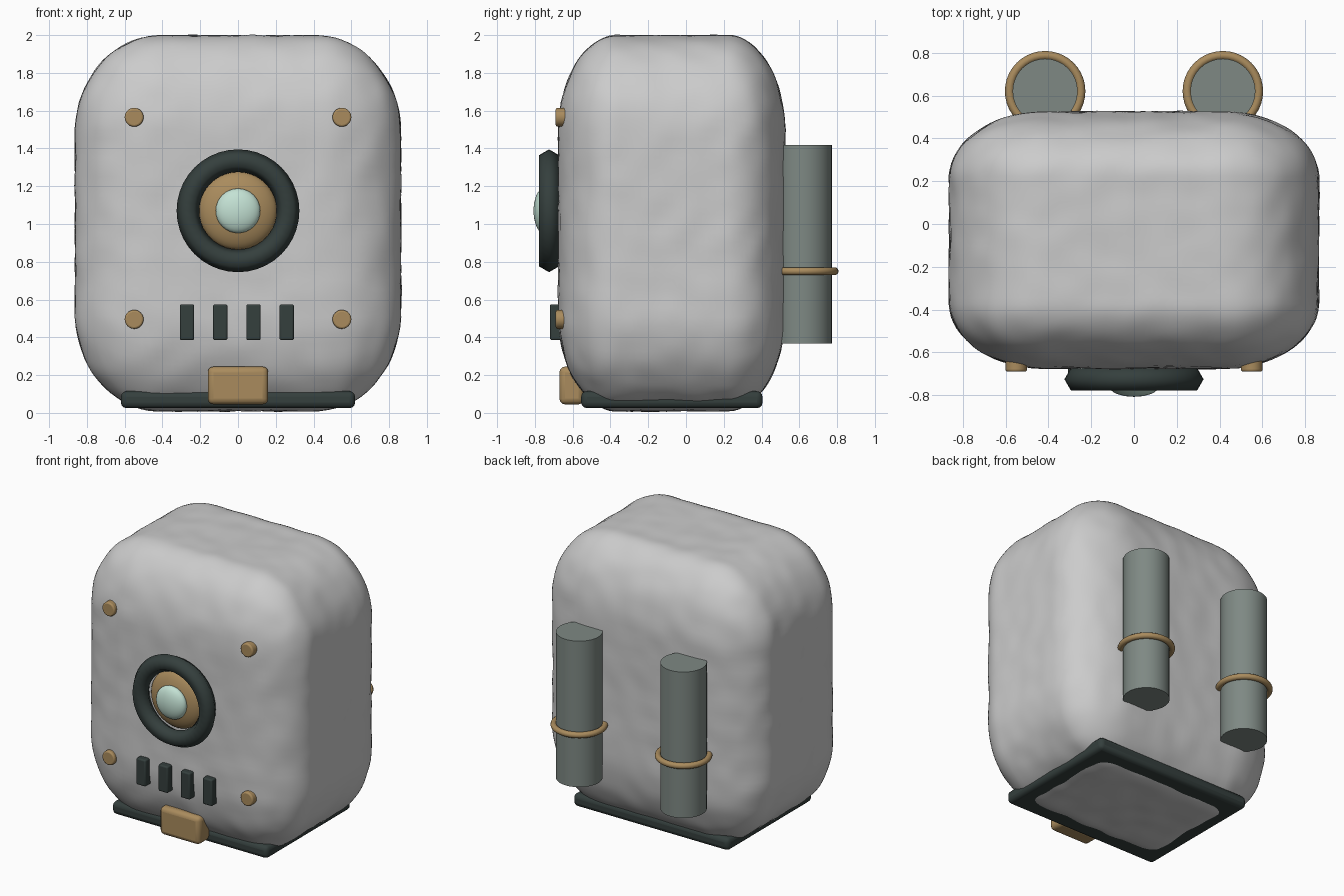
import bpy, bmesh, math
from mathutils import Vector, noise

if "Cube" in bpy.data.objects:
    bpy.data.objects.remove(bpy.data.objects["Cube"])


def material(name, rgb):
    m = bpy.data.materials.new(name)
    m.diffuse_color = (*rgb, 1)
    m.use_nodes = True
    m.node_tree.nodes["Principled BSDF"].inputs["Base Color"].default_value = m.diffuse_color
    return m


DARK = material("dark_rubber", (0.035, 0.05, 0.047))
BRASS = material("brass", (0.40, 0.26, 0.11))
STEEL = material("tank_steel", (0.21, 0.25, 0.23))
GLASS = material("lens_glass", (0.55, 0.76, 0.66))
FACE_FRONT = (math.pi / 2, 0, 0)


def finish(name, mat=None, bevel=0, angle=40):
    ob = bpy.context.object
    ob.name = name
    if mat:
        ob.data.materials.append(mat)
    if bevel:
        b = ob.modifiers.new("bevel", "BEVEL")
        b.width, b.segments = bevel, 3
    bpy.ops.object.shade_smooth_by_angle(angle=math.radians(angle))
    return ob


def box(name, x, y, z, mat, bevel):
    # each of x, y, z is a (low, high) range
    bpy.ops.mesh.primitive_cube_add(size=1, location=[sum(r) / 2 for r in (x, y, z)])
    bpy.context.object.scale = [r[1] - r[0] for r in (x, y, z)]
    bpy.ops.object.transform_apply(location=False, rotation=False, scale=True)
    return finish(name, mat, bevel)


def cylinder(name, loc, r, depth, mat, rot=(0, 0, 0), bevel=0):
    bpy.ops.mesh.primitive_cylinder_add(vertices=32, radius=r, depth=depth, location=loc, rotation=rot)
    return finish(name, mat, bevel)


def ring(name, loc, major, minor, mat, rot=(0, 0, 0), sides=10):
    bpy.ops.mesh.primitive_torus_add(major_radius=major, minor_radius=minor, major_segments=40,
                                     minor_segments=sides, location=loc, rotation=rot)
    return finish(name, mat, angle=80)


def dome(name, loc, r, depth, mat):
    bpy.ops.mesh.primitive_uv_sphere_add(segments=32, ring_count=16, radius=1, location=loc, rotation=FACE_FRONT)
    bpy.context.object.scale = (r, r, depth)
    return finish(name, mat, angle=80)


# Body: soft, slightly lumpy rounded box
half = Vector((0.862, 0.6, 0.994))
radius = Vector((0.45, 0.31, 0.52))
bm = bmesh.new()
bmesh.ops.create_cube(bm, size=2)
bmesh.ops.subdivide_edges(bm, edges=bm.edges[:], cuts=39, use_grid_fill=True)
for v in bm.verts:
    p = Vector(v.co[i] * half[i] for i in range(3))
    core = Vector(max(radius[i] - half[i], min(half[i] - radius[i], p[i])) for i in range(3))
    d = Vector((p[i] - core[i]) / radius[i] for i in range(3)).normalized()
    p = core + Vector(d[i] * radius[i] for i in range(3))
    v.co = p + d * 0.007 * noise.noise(p * 7) + Vector((0, -0.075, 1.004))
mesh = bpy.data.meshes.new("body")
bm.to_mesh(mesh)
bm.free()
body = bpy.data.objects.new("body", mesh)
bpy.context.collection.objects.link(body)
for poly in mesh.polygons:
    poly.use_smooth = True

# Base plate and front latch
box("base_plate", (-0.62, 0.62), (-0.555, 0.405), (0.025, 0.115), DARK, 0.03)
box("front_latch", (-0.16, 0.16), (-0.67, -0.54), (0.045, 0.245), BRASS, 0.03)

# Round window on the front
ring("window_ring", (0, -0.725, 1.07), 0.265, 0.06, DARK, FACE_FRONT, sides=6)
dome("window_bezel", (0, -0.68, 1.07), 0.208, 0.08, BRASS)
dome("window_lens", (0, -0.755, 1.07), 0.118, 0.052, GLASS)

# Vent slots
for i in range(4):
    x = -0.27 + i * 0.176
    box("vent_slot", (x - 0.038, x + 0.038), (-0.72, -0.655), (0.385, 0.575), DARK, 0.01)

# Mirrored rivets and rear tanks
for s in (-1, 1):
    for z in (0.495, 1.565):
        cylinder("rivet", (s * 0.55, -0.66, z), 0.05, 0.06, BRASS, FACE_FRONT, 0.01)
    cylinder("tank", (s * 0.415, 0.62, 0.893), 0.152, 1.05, STEEL)
    ring("tank_band", (s * 0.415, 0.62, 0.75), 0.167, 0.021, BRASS)
